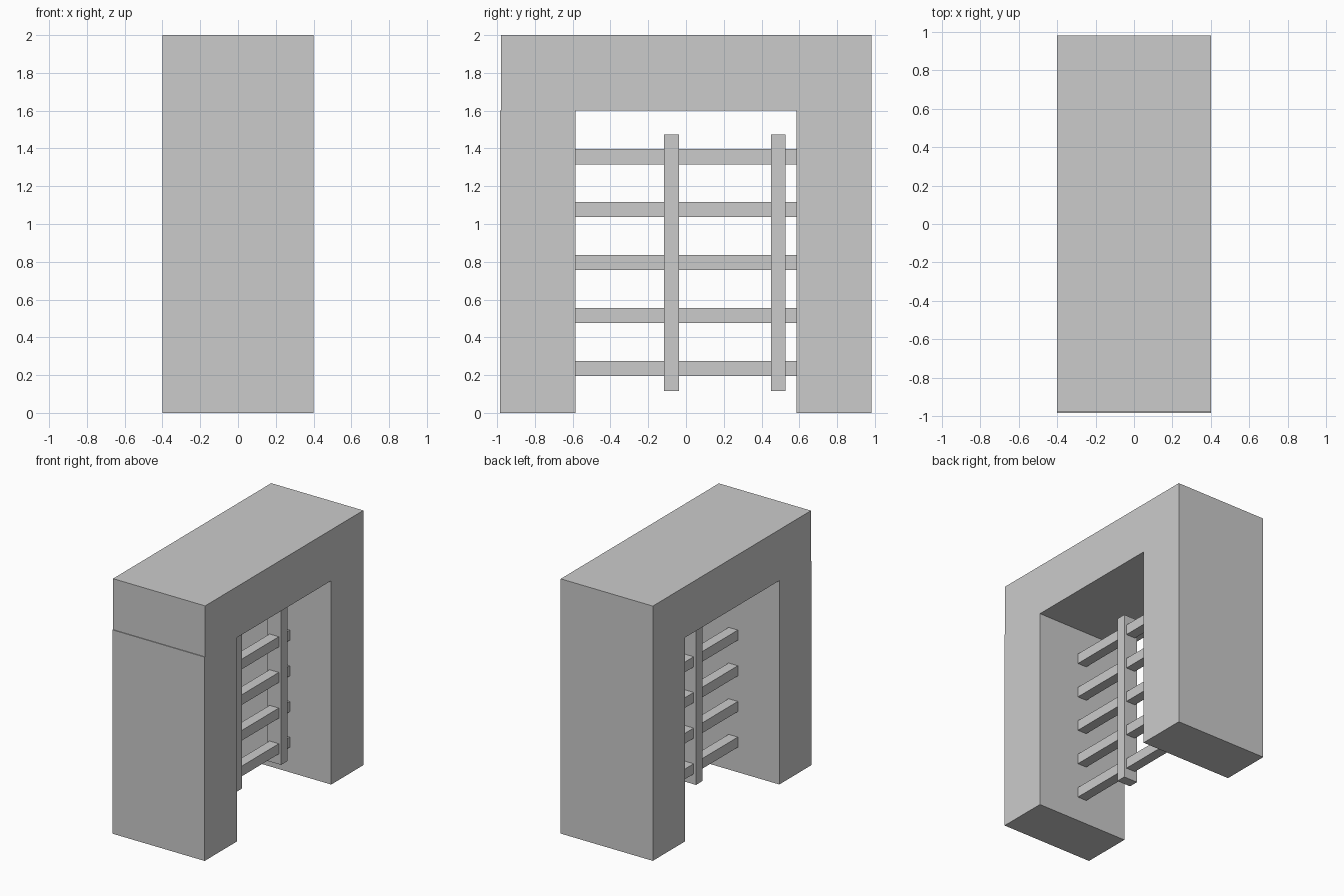
import bpy

if "Cube" in bpy.data.objects:
    bpy.data.objects.remove(bpy.data.objects["Cube"])


def box(name, x, y, z):
    """Box from (min, max) ranges on each axis."""
    bpy.ops.mesh.primitive_cube_add(size=1)
    ob = bpy.context.object
    ob.name = name
    ob.location = [(a + b) / 2 for a, b in (x, y, z)]
    ob.scale = [b - a for a, b in (x, y, z)]
    bpy.ops.object.transform_apply(location=True, scale=True)
    return ob


WIDE = (-0.4, 0.4)

# Stone gateway: the lintel sits slightly back from the front pillar
box("front_pillar", WIDE, (-0.985, -0.586), (0, 1.6))
box("back_pillar", WIDE, (0.585, 0.983), (0, 1.6))
box("lintel", WIDE, (-0.979, 0.983), (1.6, 2.0))

# Gate posts
for i, y in enumerate((-0.077, 0.488)):
    box(f"gate_post_{i + 1}", (-0.06, 0.06), (y - 0.039, y + 0.039), (0.115, 1.475))

# Horizontal gate rails, ends set into the pillars
for i in range(5):
    z = 0.236 + 0.28 * i
    box(f"gate_rail_{i + 1}", (-0.04, 0.04), (-0.6, 0.6), (z - 0.04, z + 0.04))
